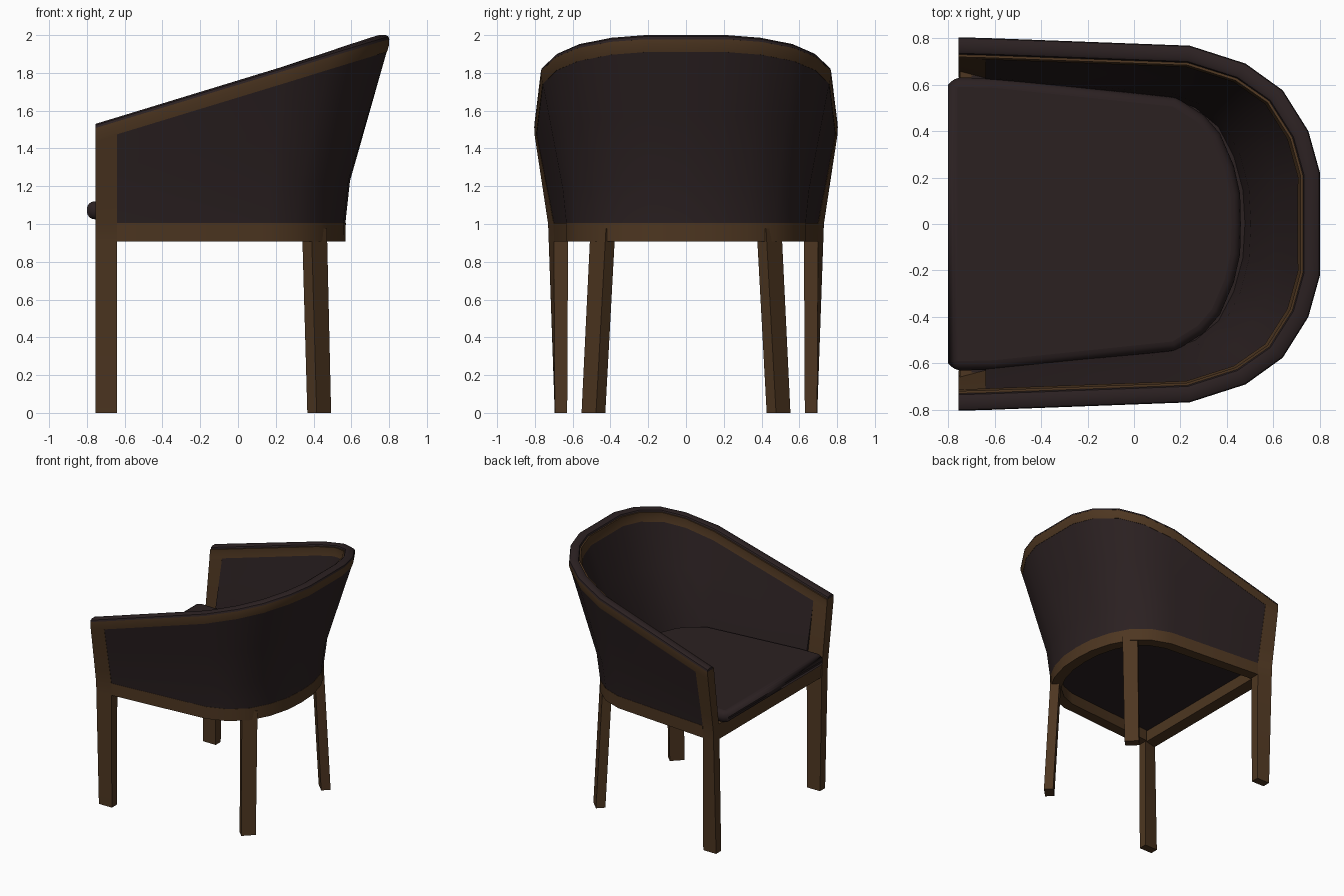
import bpy, bmesh, math
from mathutils import Vector

if "Cube" in bpy.data.objects:
    bpy.data.objects.remove(bpy.data.objects["Cube"])


def material(name, rgb):
    m = bpy.data.materials.new(name)
    m.diffuse_color = (*rgb, 1)
    m.use_nodes = True
    m.node_tree.nodes["Principled BSDF"].inputs["Base Color"].default_value = m.diffuse_color
    return m


WOOD = material("brown wood", (0.075, 0.037, 0.015))
FABRIC = material("dark fabric", (0.024, 0.0148, 0.0155))


def finish(bm, name, mat, bevel=0.0, segments=2):
    bmesh.ops.recalc_face_normals(bm, faces=bm.faces[:])
    me = bpy.data.meshes.new(name)
    bm.to_mesh(me)
    bm.free()
    me.materials.append(mat)
    ob = bpy.data.objects.new(name, me)
    bpy.context.collection.objects.link(ob)
    bpy.context.view_layer.objects.active = ob
    ob.select_set(True)
    if bevel:
        b = ob.modifiers.new("bevel", 'BEVEL')
        b.width, b.segments = bevel, segments
        b.limit_method, b.angle_limit = 'ANGLE', math.radians(50)
    bpy.ops.object.shade_smooth_by_angle(angle=math.radians(32))
    ob.select_set(False)
    return ob


# U-shaped outlines (half): rim and seat rail, open towards -x
TOP = [(-.755, .803), (-.64, .80), (.24, .767), (.48, .69), (.64, .575), (.75, .40), (.80, .22), (.80, 0)]
LOW = [(-.755, .73), (-.64, .70), (.16, .635), (.31, .58), (.435, .475), (.515, .325), (.56, .16), (.57, 0)]


def mirrored(half):
    return half + [(x, -y) for x, y in reversed(half[:-1])]


TOP, LOW = mirrored(TOP), mirrored(LOW)
N = len(TOP)


def rim_z(i):
    return min(2.0, 1.53 + .303 * (TOP[i][0] + .755))


def inward(i):
    if i < 2 or i > N - 3:
        return Vector((0, -1 if i < 2 else 1))
    d = Vector(LOW[i + 1]) - Vector(LOW[i - 1])
    return Vector((d.y, -d.x)).normalized()


def wall_point(i, z, depth):
    """Point on the flaring wall at height z, set inward by depth."""
    f = max(0, min(1, (z - 1) / (rim_z(i) - .05 - 1)))
    kink = .45 * f if f < .24 else .108 + .892 * (f - .24) / .76
    w = max(0, min(1, (LOW[i][0] + .75) / 1.3))
    p = Vector(LOW[i]).lerp(Vector(TOP[i]), f * (1 - w) + kink * w)
    taper = .035 if i in (0, N - 1) else .006
    p += inward(i) * (depth + taper * max(0, 1 - z))
    return Vector((p.x, p.y, z))


def wall(name, mat, ids, section):
    """Loft a closed (z, depth) section along the wall outline."""
    bm = bmesh.new()
    rings = [[bm.verts.new(wall_point(i, z, d)) for z, d in section(i)] for i in ids]
    k = len(rings[0])
    for a, b in zip(rings, rings[1:]):
        for j in range(k):
            bm.faces.new((a[j], a[(j + 1) % k], b[(j + 1) % k], b[j]))
    bm.faces.new(rings[0])
    bm.faces.new(rings[-1])
    return finish(bm, name, mat)


def sheet(levels, outer, inner):
    return [(z, outer) for z in levels] + [(z, inner) for z in reversed(levels)]


def shell_section(i):
    t = rim_z(i) - .085
    k = 1 + .24 * (rim_z(i) - 1.05)
    levels = [1.0, k, (k + t) / 2, t]
    depths = [.096, .092, .086, .081]
    return [(z, .002) for z in levels] + list(zip(levels, depths))[::-1]


def post_section(i):
    t = rim_z(i) - .085
    d = .075
    return [(0, 0), (.91, 0), (1.0, 0), (1 + .24 * (rim_z(i) - 1.05), 0), (t, 0),
            (t, .083), (1.0, d), (.91, d), (0, .065)]


def trim_section(i):
    t = rim_z(i)
    return sheet([t - .09, t - .05, t - .02], 0, .084)


def cap_section(i):
    t = rim_z(i)
    return [(t - .022, -.001), (t - .008, .003), (t, .018), (t, .055), (t - .008, .068), (t - .022, .074)]


wall("upholstered_shell", FABRIC, range(1, N - 1), shell_section)
wall("seat_rail", WOOD, range(1, N - 1), lambda i: sheet([.908, 1.005], 0, .085))
wall("rim_trim", WOOD, range(N), trim_section)
wall("rim_cap", FABRIC, range(N), cap_section)
wall("front_post_left", WOOD, (0, 1), post_section)
wall("front_post_right", WOOD, (N - 2, N - 1), post_section)


def prism(name, mat, outline, z0, z1, bevel=0.0, segments=2):
    bm = bmesh.new()
    face = bm.faces.new([bm.verts.new((x, y, z0)) for x, y in outline])
    ext = bmesh.ops.extrude_face_region(bm, geom=[face])
    for v in ext["geom"]:
        if isinstance(v, bmesh.types.BMVert):
            v.co.z = z1
    return finish(bm, name, mat, bevel, segments)


# Seat cushion, seat base under it and front rail
cushion = mirrored([(-.80, .60), (-.775, .632), (-.60, .627), (-.2, .585), (.18, .545), (.30, .47),
                    (.37, .39), (.43, .25), (.457, .13), (.46, 0)])
prism("seat_cushion", FABRIC, cushion, 1.025, 1.12, .042, 4)
base = mirrored([(-.70, .64), (.16, .58), (.29, .52), (.39, .43), (.46, .30), (.51, .14), (.52, 0)])
prism("seat_base", FABRIC, base, 1.0, 1.03)
prism("front_rail", WOOD, [(-.75, -.67), (-.65, -.67), (-.65, .67), (-.75, .67)], .908, 1.03)

# Splayed back legs, broad face turned 45 degrees outwards
for side, name in ((1, "back_leg_left"), (-1, "back_leg_right")):
    bm = bmesh.new()
    out, along = Vector((1, side, 0)).normalized(), Vector((1, -side, 0)).normalized()
    rings = []
    for x, y, z, w, d in ((.43, .49, 0, .054, .035), (.405, .44, .975, .058, .035)):
        c = Vector((x, side * y, z))
        rings.append([bm.verts.new(c + along * w * a + out * d * b)
                      for a, b in ((-1, -1), (1, -1), (1, 1), (-1, 1))])
    for j in range(4):
        bm.faces.new((rings[0][j], rings[0][(j + 1) % 4], rings[1][(j + 1) % 4], rings[1][j]))
    bm.faces.new(rings[0])
    bm.faces.new(rings[1])
    finish(bm, name, WOOD)
